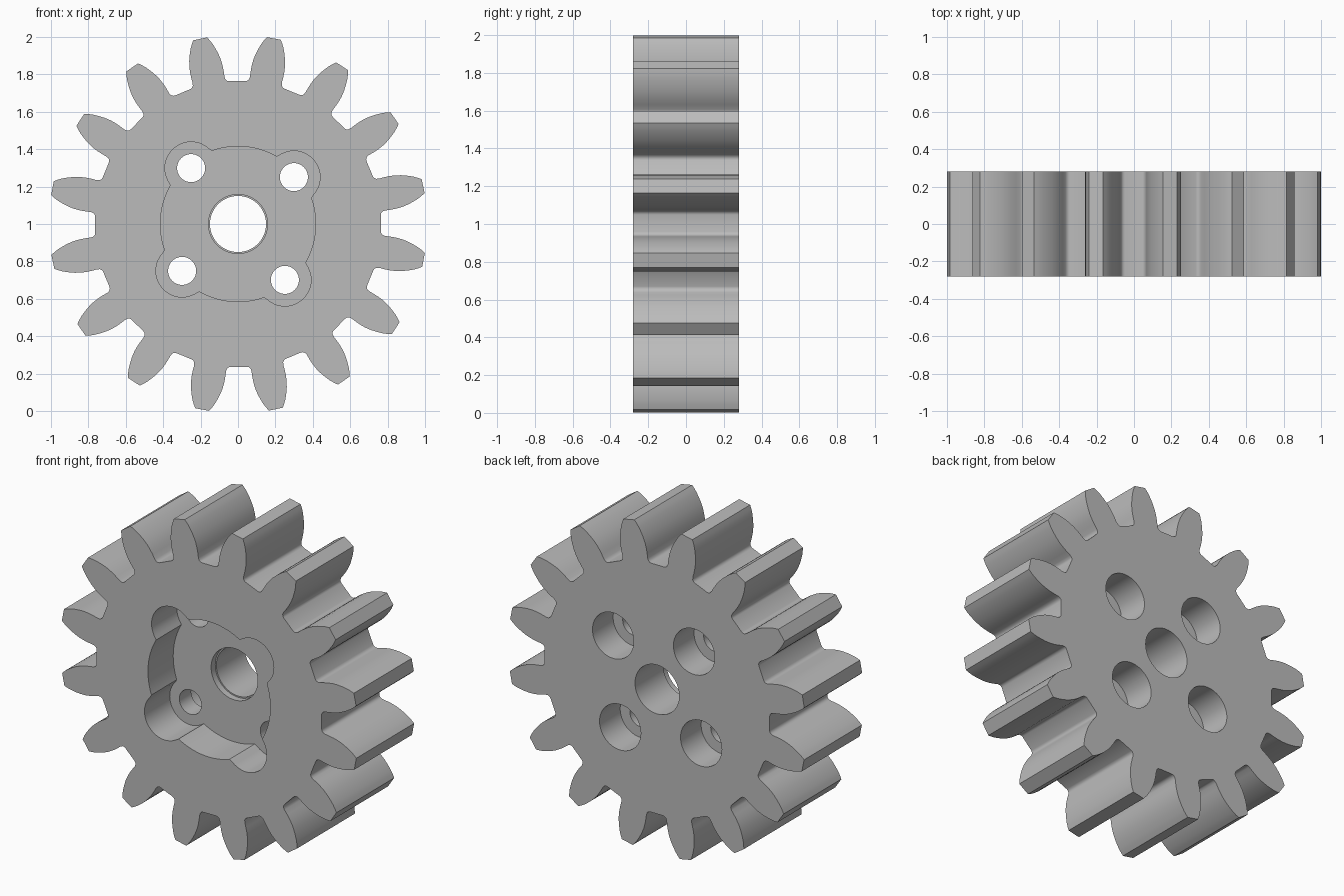
import bpy, bmesh
from math import sin, cos, radians, sqrt, tau, pi

cube = bpy.data.objects.get("Cube")
if cube:
    bpy.data.objects.remove(cube, do_unlink=True)

HALF = 0.28           # half thickness of the gear
TEETH = 16
HOLE_RING = 0.39      # distance of the screw holes from the axis
HOLE_ANGLES = [radians(40 + 90 * i) for i in range(4)]
BORE_R = 0.14         # counterbore and recess lobe radius
FLOOR_Y = -0.035      # floor of the front recess
BACK_Y = 0.08         # floor of the back counterbores

grey = bpy.data.materials.new("plain grey")
grey.use_nodes = True
COLOR = (0.5, 0.5, 0.5, 1)
grey.diffuse_color = COLOR
grey.node_tree.nodes["Principled BSDF"].inputs["Base Color"].default_value = COLOR


def prism(name, outline, y0, y1):
    """Closed outline in x, z, extruded from y0 to y1."""
    bm = bmesh.new()
    face = bm.faces.new([bm.verts.new((x, y0, z + 1)) for x, z in outline])
    ext = bmesh.ops.extrude_face_region(bm, geom=[face])
    verts = [v for v in ext["geom"] if isinstance(v, bmesh.types.BMVert)]
    bmesh.ops.translate(bm, verts=verts, vec=(0, y1 - y0, 0))
    bmesh.ops.recalc_face_normals(bm, faces=bm.faces)
    mesh = bpy.data.meshes.new(name)
    bm.to_mesh(mesh)
    bm.free()
    mesh.materials.append(grey)
    obj = bpy.data.objects.new(name, mesh)
    bpy.context.collection.objects.link(obj)
    return obj


def circle(r, cx=0, cz=0, n=64):
    return [(cx + r * cos(tau * i / n), cz + r * sin(tau * i / n)) for i in range(n)]


def cut(target, cutter):
    """Subtract the cutter and discard it."""
    mod = target.modifiers.new("cut", "BOOLEAN")
    mod.operation = "DIFFERENCE"
    mod.solver = "EXACT"
    mod.object = cutter
    cutter.hide_render = True
    bpy.context.view_layer.objects.active = target
    bpy.ops.object.modifier_apply(modifier=mod.name)
    bpy.data.objects.remove(cutter, do_unlink=True)


# Toothed body: one flank as (radius, half angle in degrees), mirrored and repeated
flank = [(0.765, 7.9), (0.768, 7.2), (0.776, 6.6), (0.79, 6.3), (0.82, 6.2),
         (0.85, 6.0), (0.88, 5.65), (0.91, 5.1), (0.94, 4.4), (0.97, 3.6),
         (0.99, 2.95), (1.011, 2.15)]
tooth = [(r, -a) for r, a in flank] + [(r, a) for r, a in reversed(flank)]
outline = []
for i in range(TEETH):
    mid = (i + 0.5) * 360 / TEETH + 0.3
    outline += [(r * cos(radians(mid + a)), r * sin(radians(mid + a))) for r, a in tooth]
gear = prism("gear", outline, -HALF, HALF)


# Front recess: a round pocket with four lobes around the screw holes
def recess_radius(t):
    best = 0.415
    for h in HOLE_ANGLES:
        side = HOLE_RING * sin(t - h)
        if cos(t - h) > 0 and abs(side) < BORE_R:
            best = max(best, HOLE_RING * cos(t - h) + sqrt(BORE_R ** 2 - side ** 2))
    return best


steps = 240
angles = [tau * i / steps for i in range(steps)]
pocket = [(recess_radius(t) * cos(t), recess_radius(t) * sin(t)) for t in angles]
cut(gear, prism("recess_cutter", pocket, -HALF - 0.1, FLOOR_Y))

# Axle hole with a slightly wider mouth in the recess floor
cut(gear, prism("axle_cutter", circle(0.15), -HALF - 0.1, HALF + 0.1))
cut(gear, prism("mouth_cutter", circle(0.158), -HALF - 0.1, FLOOR_Y + 0.04))

# Screw holes with counterbores from the back
for h in HOLE_ANGLES:
    cx, cz = HOLE_RING * cos(h), HOLE_RING * sin(h)
    cut(gear, prism("screw_cutter", circle(0.075, cx, cz, 48), -HALF - 0.1, HALF + 0.1))
    cut(gear, prism("counterbore_cutter", circle(BORE_R, cx, cz), BACK_Y, HALF + 0.1))

# Smooth round walls, crisp edges
bpy.ops.object.select_all(action="DESELECT")
gear.select_set(True)
bpy.context.view_layer.objects.active = gear
bpy.ops.object.shade_smooth_by_angle(angle=pi / 6)
